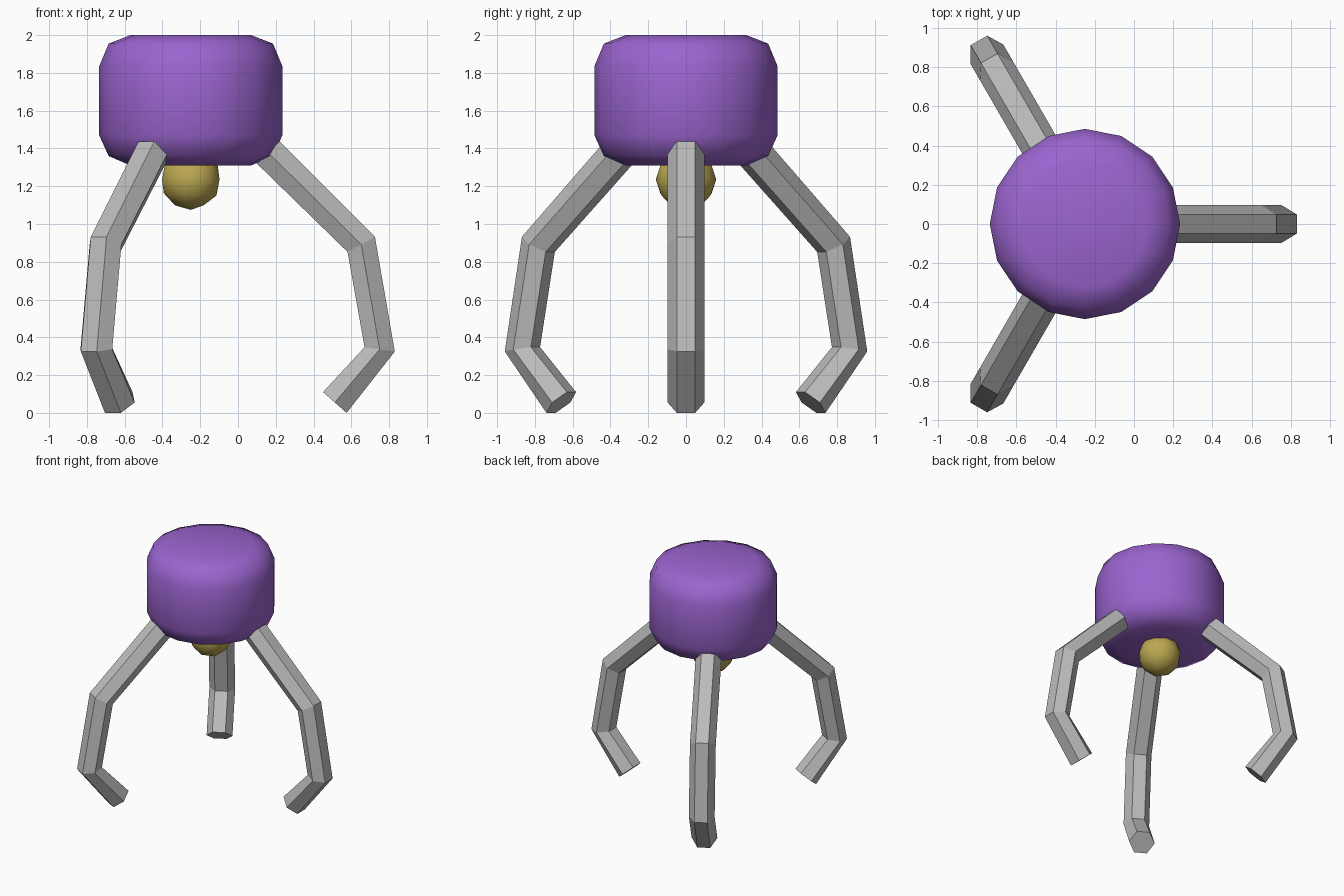
import bpy, bmesh
from math import cos, sin, pi
from mathutils import Vector, Matrix

cube = bpy.data.objects.get("Cube")
if cube:
    bpy.data.objects.remove(cube, do_unlink=True)

CENTRE = Vector((-0.25, 0, 0))


def material(name, rgb):
    m = bpy.data.materials.new(name)
    m.use_nodes = True
    m.diffuse_color = (*rgb, 1)
    m.node_tree.nodes["Principled BSDF"].inputs["Base Color"].default_value = (*rgb, 1)
    return m


purple = material("purple", (0.33, 0.13, 0.63))
grey = material("grey", (0.5, 0.5, 0.5))
yellow = material("mustard yellow", (0.5, 0.39, 0.08))


def finish(bm, name, mat, smooth=False):
    bmesh.ops.recalc_face_normals(bm, faces=bm.faces)
    for f in bm.faces:
        f.smooth = smooth
    mesh = bpy.data.meshes.new(name)
    bm.to_mesh(mesh)
    bm.free()
    mesh.materials.append(mat)
    obj = bpy.data.objects.new(name, mesh)
    obj.location = CENTRE
    bpy.context.collection.objects.link(obj)
    return obj


def skin(bm, rings):
    """Join rings of points into a capped tube."""
    loops = [[bm.verts.new(p) for p in ring] for ring in rings]
    n = len(loops[0])
    for a, b in zip(loops, loops[1:]):
        for i in range(n):
            j = (i + 1) % n
            bm.faces.new((a[i], a[j], b[j], b[i]))
    bm.faces.new(loops[0])
    bm.faces.new(loops[-1])


# Rounded drum body, as (radius, height) rings
profile = [(0.32, 1.31), (0.435, 1.36), (0.485, 1.47),
           (0.485, 1.835), (0.435, 1.955), (0.32, 2.0)]
bm = bmesh.new()
skin(bm, [[(r * cos(i * pi / 8), r * sin(i * pi / 8), z) for i in range(16)]
          for r, z in profile])
finish(bm, "body", purple, smooth=True)

# Ball under the body
bm = bmesh.new()
bmesh.ops.create_icosphere(bm, subdivisions=2, radius=0.16,
                           matrix=Matrix.Translation((0, 0, 1.235)))
finish(bm, "ball", yellow, smooth=True)

# Three hexagonal claws: (outer, inner) corners at each joint, radius and height
joints = [((0.47, 1.437), (0.35, 1.32)), ((0.975, 0.932), (0.83, 0.852)),
          ((1.08, 0.325), (0.92, 0.348)), ((0.825, 0.0), (0.70, 0.11))]
HALF = 0.097
for k, name in enumerate(("left_claw", "back_right_claw", "front_right_claw")):
    rings = []
    for outer, inner in joints:
        o = Vector((outer[0], 0, outer[1]))
        i = Vector((inner[0], 0, inner[1]))
        side = Vector((0, HALF, 0))
        mid = (o + i) / 2
        rings.append([o - side / 2, o + side / 2, mid + side,
                      i + side / 2, i - side / 2, mid - side])
    bm = bmesh.new()
    skin(bm, rings)
    claw = finish(bm, name, grey)
    claw.rotation_euler.z = k * 2 * pi / 3
